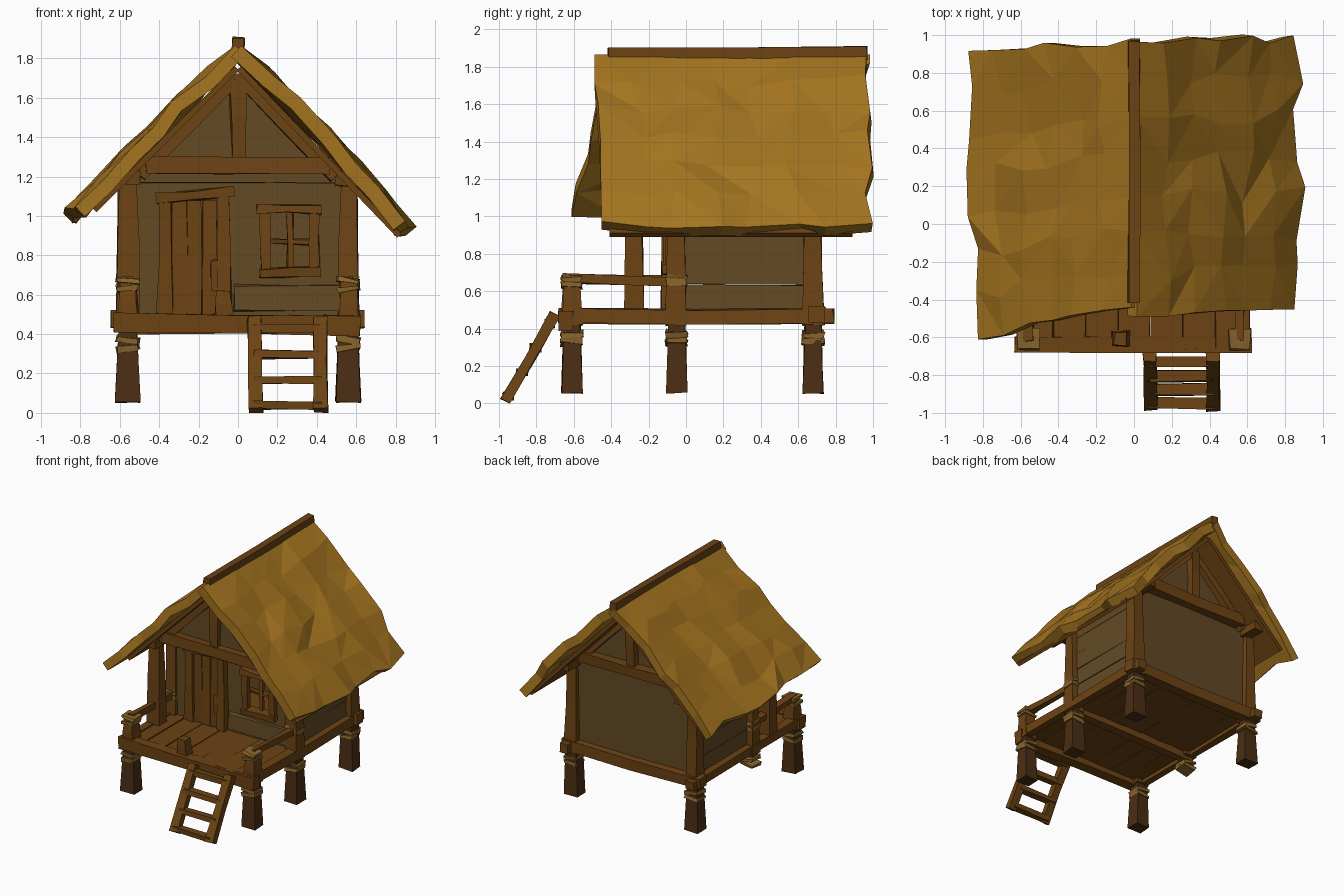
import bpy, bmesh, random
from math import sin, pi
from mathutils import Vector

if "Cube" in bpy.data.objects:
    bpy.data.objects.remove(bpy.data.objects["Cube"])

random.seed(4)


def material(name, rgb):
    m = bpy.data.materials.new(name)
    m.diffuse_color = (*rgb, 1)
    m.use_nodes = True
    m.node_tree.nodes["Principled BSDF"].inputs["Base Color"].default_value = m.diffuse_color
    return m


THATCH = material("thatch", (0.37, 0.175, 0.014))
WOOD = material("wood", (0.15, 0.056, 0.007))
DARK = material("dark_wood", (0.07, 0.027, 0.007))
WALL = material("wall_wood", (0.125, 0.068, 0.018))
ROPE = material("rope", (0.25, 0.13, 0.025))


def finish(name, bm, mat):
    bmesh.ops.recalc_face_normals(bm, faces=bm.faces)
    me = bpy.data.meshes.new(name)
    bm.to_mesh(me)
    bm.free()
    me.materials.append(mat)
    ob = bpy.data.objects.new(name, me)
    bpy.context.collection.objects.link(ob)
    return ob


def beam(name, a, b, w0, w1=None, mat=WOOD, jit=0.008, cuts=1):
    """Rough hewn timber from a to b; w0, w1 are (width, depth) at the ends."""
    a, b = Vector(a), Vector(b)
    w1 = w1 or w0
    d = (b - a).normalized()
    ref = Vector((1, 0, 0)) if abs(d.x) < 0.75 else Vector((0, 1, 0))
    s = (ref - d * ref.dot(d)).normalized()
    t = d.cross(s)
    bm = bmesh.new()
    rings = []
    for i in range(cuts + 2):
        f = i / (cuts + 1)
        w, h = (w0[k] * (1 - f) + w1[k] * f for k in (0, 1))
        ring = []
        for sx, sy in ((-1, -1), (1, -1), (1, 1), (-1, 1)):
            p = a.lerp(b, f) + s * sx * w / 2 + t * sy * h / 2
            p += Vector([random.uniform(-jit, jit) for _ in range(3)])
            p.z = max(p.z, 0)
            ring.append(bm.verts.new(p))
        rings.append(ring)
    for r, q in zip(rings, rings[1:]):
        for k in range(4):
            bm.faces.new((r[k], r[(k + 1) % 4], q[(k + 1) % 4], q[k]))
    bm.faces.new(rings[0])
    bm.faces.new(rings[-1])
    return finish(name, bm, mat)


def box(name, x, y, z, mat):
    bm = bmesh.new()
    bmesh.ops.create_cube(bm, size=1)
    for v in bm.verts:
        v.co = [r[0] + (c + 0.5) * (r[1] - r[0]) for r, c in zip((x, y, z), v.co)]
    return finish(name, bm, mat)


def rope(name, x, y, z, w):
    """Two uneven wraps around a post."""
    for k in (-1, 1):
        zz = z + k * 0.02
        beam(name, (x - k * 0.002, y, zz - 0.014), (x + k * 0.002, y, zz + 0.014), (w, w), None, ROPE, 0.008, 0)


def gable(name, y, half, z0, z1, mat):
    bm = bmesh.new()
    pts = ((-half, z0), (half, z0), (0, z1))
    f, g = ([bm.verts.new((x, yy, z)) for x, z in pts] for yy in (y - 0.012, y + 0.012))
    bm.faces.new(f)
    bm.faces.new(g)
    for i in range(3):
        j = (i + 1) % 3
        bm.faces.new((f[i], f[j], g[j], g[i]))
    finish(name, bm, mat)


def slope(name, side, eave, front, back, top, thick, mat, jit, nu=6, nv=7, bulge=0.0):
    """Half of the roof; front/back give y at (ridge, eave)."""
    bm = bmesh.new()
    grid = []
    for i in range(nu + 1):
        u = i / nu
        row = []
        for j in range(nv + 1):
            v = j / nv
            y0, y1 = (e[0] * (1 - u) + e[1] * u for e in (front, back))
            x, z = 0.015 + u * (eave[0] - 0.015), top + u * (eave[1] - top)
            ju = random.uniform(-jit, jit) * 1.3 if i else 0
            jn = random.uniform(-jit, jit) * 0.8 + bulge * sin(pi * u) if i else 0
            y = y0 + v * (y1 - y0) + random.uniform(-jit, jit) * (1.5 if 0 < j < nv else 0.7)
            row.append(bm.verts.new((side * (x + 0.7 * (ju + jn)), y, z + 0.7 * (jn - ju))))
        grid.append(row)
    for i in range(nu):
        for j in range(nv):
            a, b, c, d = grid[i][j], grid[i + 1][j], grid[i + 1][j + 1], grid[i][j + 1]
            for t in (((a, b, c), (a, c, d)) if random.random() < 0.5 else ((a, b, d), (b, c, d))):
                bm.faces.new(t)
    bmesh.ops.recalc_face_normals(bm, faces=bm.faces)
    bm.normal_update()
    if sum(f.normal.z for f in bm.faces) < 0:
        bmesh.ops.reverse_faces(bm, faces=bm.faces)
    me = bpy.data.meshes.new(name)
    bm.to_mesh(me)
    bm.free()
    me.materials.append(mat)
    ob = bpy.data.objects.new(name, me)
    bpy.context.collection.objects.link(ob)
    m = ob.modifiers.new("thickness", "SOLIDIFY")
    m.thickness, m.offset = thick, -1


# roof: thatch over plank underlayer, ridge pole
slope("thatch_left", -1, (0.86, 1.03), (-0.43, -0.60), (0.97, 0.91), 1.865, 0.07, THATCH, 0.03, bulge=0.01)
slope("thatch_right", 1, (0.865, 0.955), (-0.47, -0.46), (0.97, 0.98), 1.865, 0.075, THATCH, 0.03, bulge=0.03)
slope("roof_planks_left", -1, (0.74, 1.04), (-0.41, -0.41), (0.89, 0.89), 1.76, 0.03, WOOD, 0, 1, 1)
slope("roof_planks_right", 1, (0.83, 0.91), (-0.41, -0.41), (0.89, 0.89), 1.76, 0.03, WOOD, 0, 1, 1)
beam("ridge_pole", (0, -0.42, 1.87), (0, 0.97, 1.87), (0.06, 0.07), None, WOOD, 0.006)

# deck and floor frame
for i in range(7):
    x = -0.6 + i * 1.2 / 7
    beam("floor_plank", (x + 0.086, -0.66, 0.475), (x + 0.086, 0.68, 0.475), (0.17, 0.04), None, WOOD, 0.005)
beam("front_floor_beam", (-0.63, -0.64, 0.46), (0.62, -0.64, 0.44), (0.08, 0.095))
beam("back_floor_beam", (-0.64, 0.70, 0.47), (0.64, 0.70, 0.47), (0.09, 0.09))
beam("middle_floor_beam", (-0.6, -0.05, 0.43), (0.6, -0.05, 0.43), (0.07, 0.06))

# posts, ropes and side timbers, mirrored
for s in (-1, 1):
    x = 0.56 * s
    for y, top in ((-0.61, 0.67), (-0.05, 1.2), (0.68, 1.2)):
        if s > 0 or y != -0.05:
            beam("stilt", (x, y, 0.055), (x, y, 0.44), (0.125, 0.11), (0.095, 0.085), DARK, 0.005, 0)
        beam("post", (x, y, 0.42), (x, y, top), (0.11, 0.11), (0.085, 0.075), WOOD)
        rope("stilt_rope", x, y, 0.35, 0.115)
    if s < 0:
        beam("porch_post", (x, -0.28, 0.49), (x, -0.28, 1.25), (0.12, 0.11), (0.09, 0.07), WOOD)
    rope("rail_rope", x, -0.61, 0.65, 0.11)
    rope("post_rope", x, -0.05, 0.66, 0.11)
    beam("side_floor_beam", (x * 1.04, -0.66, 0.465), (x * 1.04, 0.79, 0.465), (0.07, 0.075))
    beam("porch_rail", (x, -0.62, 0.665), (x, -0.08, 0.655), (0.05, 0.045))
    beam("wall_plate", (x * 0.95, -0.38, 1.19), (x * 0.95, 0.85, 1.19), (0.07, 0.07))
    # side wall boards
    for k in range(5):
        z = 0.565 + k * 0.14
        beam("side_wall_board", (0.55 * s, -0.03, z), (0.55 * s, 0.66, z), (0.03, 0.136), None, WALL, 0.004, 0)
    # rafters at front and back
    for y in (-0.3, 0.7):
        beam("rafter", (0.5 * s, y, 1.2), (0.02 * s, y, 1.69), (0.06, 0.06))
beam("short_porch_post", (-0.07, -0.61, 0.48), (-0.07, -0.61, 0.62), (0.09, 0.08), (0.07, 0.07))

# gables with tie beams and king posts
for n, y, wy in (("front", -0.3, -0.26), ("back", 0.71, 0.67)):
    gable(n + "_gable", wy, 0.52, 1.17, 1.7, WALL)
    beam(n + "_tie_beam", (-0.47, y, 1.26), (0.47, y, 1.25), (0.09, 0.085))
    beam(n + "_king_post", (0, y, 1.28), (0, y, 1.72), (0.065, 0.06), (0.09, 0.06))

# front and back walls
box("back_wall", (-0.56, 0.56), (0.655, 0.685), (0.47, 1.2), WALL)
box("front_wall_left", (-0.55, 0.14), (-0.075, -0.045), (0.48, 1.18), WALL)
box("front_wall_right", (0.39, 0.55), (-0.075, -0.045), (0.48, 1.18), WALL)
box("front_wall_above_window", (0.14, 0.39), (-0.075, -0.045), (1.02, 1.18), WALL)
box("front_wall_below_window", (0.14, 0.39), (-0.075, -0.045), (0.48, 0.72), WALL)
beam("front_wall_skirt", (-0.02, -0.09, 0.585), (0.52, -0.09, 0.585), (0.03, 0.13), None, WALL)
beam("front_wall_top", (-0.52, -0.075, 1.19), (0.52, -0.075, 1.19), (0.05, 0.05), None, WALL)

# door
for i in range(3):
    x = -0.295 + i * 0.075
    beam("door_plank", (x, -0.09, 0.5), (x, -0.09, 1.08), (0.073, 0.03), None, WOOD, 0.005)
beam("door_jamb_left", (-0.375, -0.1, 0.5), (-0.365, -0.1, 1.1), (0.075, 0.06), (0.055, 0.05))
beam("door_jamb_right", (-0.065, -0.1, 0.5), (-0.075, -0.1, 1.1), (0.065, 0.06), (0.055, 0.05))
beam("door_lintel", (-0.41, -0.1, 1.09), (-0.02, -0.1, 1.12), (0.06, 0.05))
beam("door_handle", (-0.12, -0.11, 0.62), (-0.12, -0.11, 0.78), (0.03, 0.03))

# window
beam("window_head", (0.1, -0.09, 1.04), (0.42, -0.09, 1.03), (0.06, 0.045))
beam("window_sill", (0.11, -0.09, 0.71), (0.42, -0.09, 0.72), (0.07, 0.045))
beam("window_jamb_left", (0.14, -0.09, 0.7), (0.14, -0.09, 1.04), (0.05, 0.05))
beam("window_jamb_right", (0.39, -0.09, 0.7), (0.39, -0.09, 1.04), (0.05, 0.05))
beam("window_bar_upright", (0.265, -0.06, 0.72), (0.265, -0.06, 1.03), (0.03, 0.03))
beam("window_bar_cross", (0.15, -0.06, 0.87), (0.38, -0.06, 0.87), (0.03, 0.03))

# ladder
for x in (0.085, 0.415):
    beam("ladder_rail", (x + 0.005, -0.965, 0.01), (x, -0.7, 0.48), (0.07, 0.055), None, WOOD, 0.006)
for k in range(4):
    f = 0.06 + k * 0.275
    y, z = -0.965 + f * 0.265, 0.01 + f * 0.47
    beam("ladder_rung", (0.08, y, z), (0.42, y, z), (0.06, 0.04), None, WOOD, 0.006, 0)
